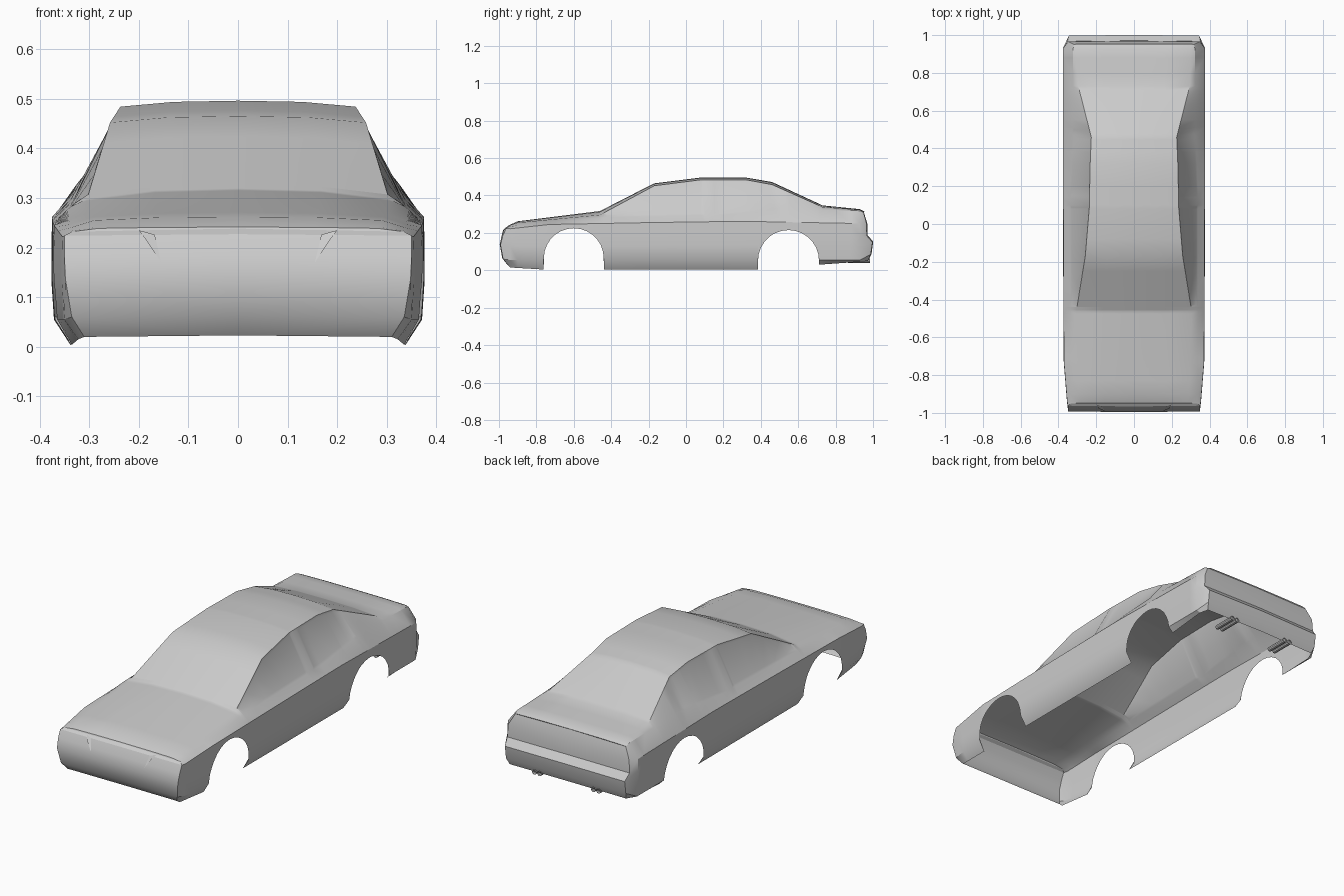
import bpy, bmesh, math
from mathutils import Vector

cube = bpy.data.objects.get("Cube")
if cube:
    bpy.data.objects.remove(cube)

paint = bpy.data.materials.new("body_grey")
paint.use_nodes = True
GREY = (0.6, 0.6, 0.6, 1)
paint.diffuse_color = GREY
paint.node_tree.nodes["Principled BSDF"].inputs["Base Color"].default_value = GREY


def finish(bm, name, mirror=True, angle=30):
    """Turn a bmesh into a shaded object, mirrored across the centre line."""
    mesh = bpy.data.meshes.new(name)
    bm.to_mesh(mesh)
    bm.free()
    ob = bpy.data.objects.new(name, mesh)
    bpy.context.collection.objects.link(ob)
    mesh.materials.append(paint)
    bpy.ops.object.select_all(action='DESELECT')
    ob.select_set(True)
    bpy.context.view_layer.objects.active = ob
    bpy.ops.object.shade_smooth_by_angle(angle=math.radians(angle))
    if mirror:
        mod = ob.modifiers.new("Mirror", 'MIRROR')
        mod.merge_threshold = 0.0005
    return ob


def sample(profile, y):
    """Piecewise linear lookup; each key is (y, value, ...)."""
    if y <= profile[0][0]:
        return profile[0][1:]
    for a, b in zip(profile, profile[1:]):
        if y <= b[0]:
            t = (y - a[0]) / (b[0] - a[0])
            return tuple(p + (q - p) * t for p, q in zip(a[1:], b[1:]))
    return profile[-1][1:]


# Lengthwise profiles: centre line, upper edge, belt line, shoulder, sill
CENTRE = [(-.945, .242), (-.9, .262), (-.46, .317), (-.17, .465), (.08, .496),
          (.32, .496), (.46, .472), (.73, .347), (.93, .327)]
EDGE = [(-.945, .28, .240), (-.9, .29, .255), (-.46, .305, .296), (-.17, .258, .452),
        (.08, .237, .484), (.32, .232, .484), (.46, .226, .458), (.73, .295, .338), (.93, .30, .324)]
BELT = [(-.945, .335, .233), (-.9, .338, .24), (-.46, .338, .282), (.2, .338, .297),
        (.55, .325, .328), (.93, .322, .318)]
SHOULDER = [(-.94, .354, .222), (-.73, .371, .245), (-.2, .374, .255), (.3, .375, .262), (.93, .375, .25)]
SILL = [(-.94, .322, .015), (-.76, .335, .004), (.39, .338, .004), (.71, .345, .03), (.95, .352, .047)]

# Wheel arches: centre y, centre z, radius
ARCHES = [(-.6, .065, .16), (.548, .052, .163)]
GAP = .001


def section(y):
    """Half cross-section from the centre line down to the sill."""
    zt, = sample(CENTRE, y)
    ex, ez = sample(EDGE, y)
    sx, sz = sample(SHOULDER, y)
    bx, bz = sample(SILL, y)
    pts = [(0, zt), (ex * .55, zt - (zt - ez) * .2), (ex, ez), sample(BELT, y), (sx, sz),
           (sx + .001, .19), (sx + .001, .13), (sx - .004, .055), (bx, bz)]
    for yc, zc, r in ARCHES:
        if abs(y - yc) <= r + GAP / 2:
            floor = zc + math.sqrt(max(0, r * r - (y - yc) ** 2))
            out = []
            for i, (x, z) in enumerate(pts):
                if z < floor:
                    a, b = next((p, q) for p, q in zip(pts, pts[1:]) if q[1] < floor)
                    t = (a[1] - floor) / (a[1] - b[1])
                    x, z = a[0] + (b[0] - a[0]) * t, floor
                out.append((x, z))
            pts = out
    return [Vector((x, y, z)) for x, z in pts]


# Stations along the length, denser around the arches
stations = {-.94, -.9, -.83, -.35, -.25, -.17, -.08, .08, .1, .14, .2, .32, .8, .88, .93}
for yc, zc, r in ARCHES:
    stations |= {yc - r - GAP, yc + r + GAP}
    stations |= {round(yc - r * math.cos(math.pi * i / 14), 5) for i in range(15)}
rows = [section(y) for y in sorted(stations | {-.46, .46, .55, .73})]

# Bumper ends, one point per row from the belt down
FRONT = [(.335, -.95, .232), (.35, -.962, .224), (.35, -.98, .185), (.348, -.992, .137),
         (.335, -.978, .06), (.31, -.945, .02)]
REAR = [(.318, .95, .308), (.348, .965, .25), (.352, .967, .185), (.345, .997, .15),
        (.345, .988, .085), (.335, .972, .05)]


def end_row(lower, source, shift, drop):
    top = [p + Vector((0, shift, -drop)) for p in source[:3]]
    return top + [Vector(p) for p in lower]


rows.insert(0, end_row(FRONT, rows[0], -.008, .003))
rows.append(end_row(REAR, rows[-1], .024, .012))

# Body shell: loft the stations and close both bumpers
bm = bmesh.new()
grid = [[bm.verts.new(p) for p in row] for row in rows]
glass_front, glass_rear = [], []
for a, b in zip(grid, grid[1:]):
    for i in range(len(a) - 1):
        quad = (a[i], a[i + 1], b[i + 1], b[i])
        if (quad[0].co - quad[1].co).length < 1e-5 and (quad[2].co - quad[3].co).length < 1e-5:
            continue
        face = bm.faces.new(quad)
        if i == 2:
            y = face.calc_center_median().y
            if -.40 < y < .1:
                glass_front.append(face)
            elif .14 < y < .5:
                glass_rear.append(face)

for row, sign in ((grid[0], -1), (grid[-1], 1)):
    middle = [bm.verts.new((0, v.co.y + sign * .004, v.co.z + .003)) for v in row[4:]]
    crown = bm.verts.new((0, row[3].co.y, row[0].co.z - .003))
    bm.faces.new((row[0], row[1], row[2], row[3], crown))
    column = [crown] + middle
    for i in range(len(column) - 1):
        bm.faces.new((row[3 + i], row[4 + i], column[i + 1], column[i]))

bmesh.ops.recalc_face_normals(bm, faces=bm.faces)
if sum(f.normal.x * f.calc_area() for f in bm.faces) < 0:
    bmesh.ops.reverse_faces(bm, faces=bm.faces)

# Side windows slightly recessed behind the pillars
for group in (glass_front, glass_rear):
    bmesh.ops.inset_region(bm, faces=group, thickness=.012, depth=-.003, use_even_offset=True)
bmesh.ops.remove_doubles(bm, verts=bm.verts, dist=1e-5)
finish(bm, "body_shell")

# Narrow creases beside the grille
bm = bmesh.new()
corners = [(.2, -.955, .235), (.168, -.968, .226), (.155, -.989, .17), (.185, -.978, .215)]
bm.faces.new([bm.verts.new(c) for c in corners])
finish(bm, "grille_crease")

# Twin exhaust pipes under the rear bumper
bm = bmesh.new()
for x in (.155, .185):
    ring = bmesh.ops.create_cone(bm, cap_ends=False, segments=10, radius1=.012, radius2=.012, depth=.12)
    for v in ring["verts"]:
        v.co = Vector((x + v.co.x, .925 + v.co.z, .052 + v.co.y))
finish(bm, "exhaust_pipes")
